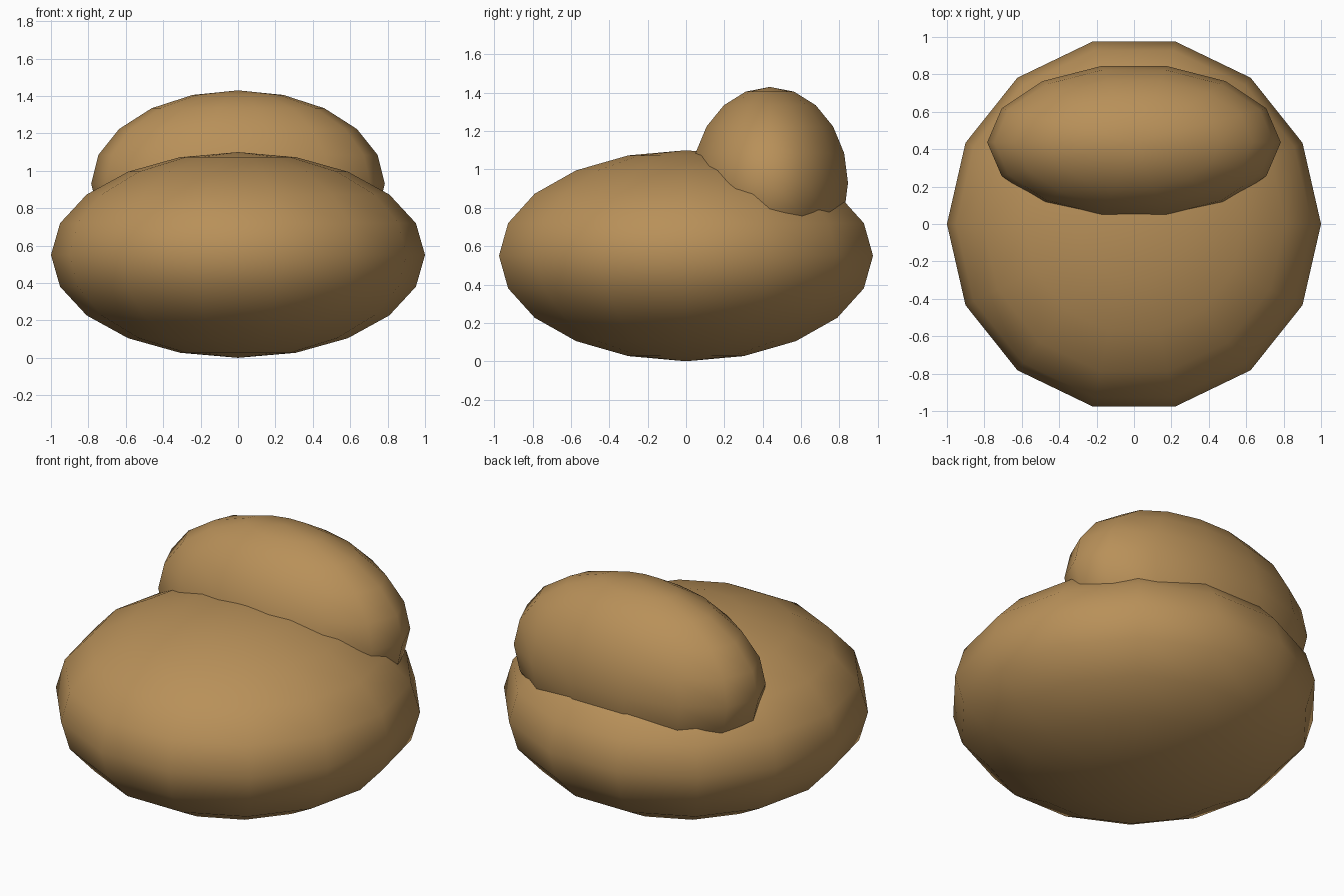
import bpy
import math

if "Cube" in bpy.data.objects:
    bpy.data.objects.remove(bpy.data.objects["Cube"])

# Single tan fabric colour
tan = bpy.data.materials.new("tan_fabric")
tan.diffuse_color = (0.48, 0.28, 0.10, 1.0)
tan.use_nodes = True
tan.node_tree.nodes["Principled BSDF"].inputs["Base Color"].default_value = tan.diffuse_color


def cushion(name, centre, radii):
    """Squashed low-poly sphere with a vertex column on the x axis."""
    bpy.ops.mesh.primitive_uv_sphere_add(segments=14, ring_count=10, radius=1)
    ob = bpy.context.object
    ob.name = name
    # Put a vertex column exactly on +x
    v = max(ob.data.vertices, key=lambda p: (round(p.co.xy.length, 4), p.co.x)).co
    turn = -math.atan2(v.y, v.x)
    for p in ob.data.vertices:
        x, y, z = p.co
        p.co = (radii[0] * (x * math.cos(turn) - y * math.sin(turn)),
                radii[1] * (x * math.sin(turn) + y * math.cos(turn)),
                radii[2] * z)
    ob.location = centre
    ob.data.materials.append(tan)
    bpy.ops.object.shade_smooth()
    return ob


# Wide round seat and the backrest sunk into its rear
cushion("seat", (0, 0, 0.55), (1.0, 1.0, 0.55))
cushion("backrest", (0, 0.437, 0.93), (0.785, 0.418, 0.50))
